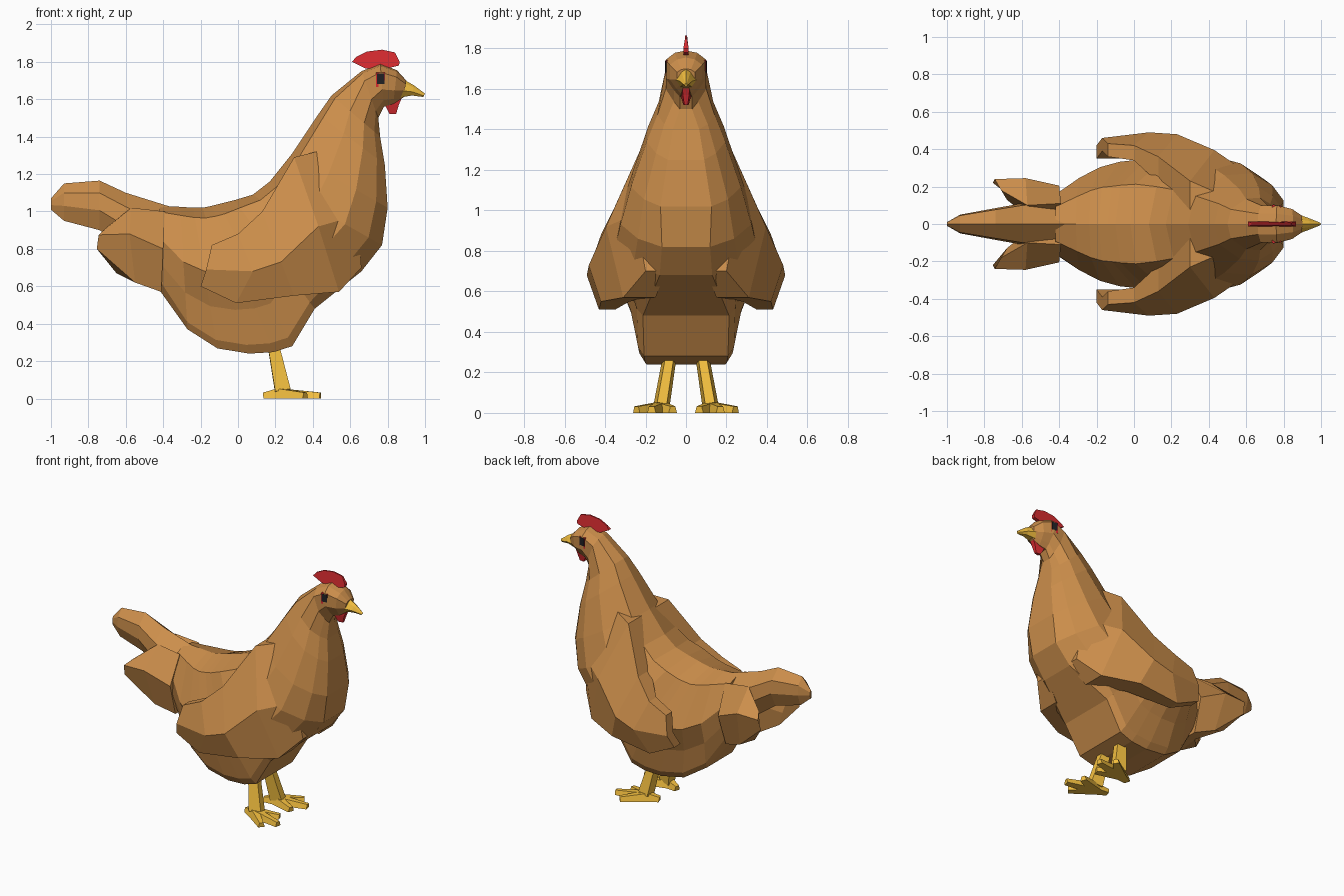
import bpy, bmesh
from mathutils import Vector


def material(name, rgb):
    m = bpy.data.materials.new(name)
    m.diffuse_color = (*rgb, 1)
    return m


BROWN = material("brown", (0.60, 0.27, 0.07))
RED = material("red", (0.70, 0.025, 0.03))
YELLOW = material("yellow", (0.90, 0.52, 0.05))
DARK = material("dark", (0.015, 0.015, 0.018))


def loft(name, rings, mat, side=1):
    """Skin a list of equal-length closed rings, capped at both ends."""
    bm = bmesh.new()
    vs = [[bm.verts.new((x, y * side, z)) for x, y, z in r] for r in rings]
    n = len(rings[0])
    for a, b in zip(vs, vs[1:]):
        for i in range(n):
            j = (i + 1) % n
            bm.faces.new((a[i], a[j], b[j], b[i]))
    bm.faces.new(vs[0])
    bm.faces.new(vs[-1])
    bmesh.ops.recalc_face_normals(bm, faces=bm.faces)
    me = bpy.data.meshes.new(name)
    bm.to_mesh(me)
    bm.free()
    me.materials.append(mat)
    ob = bpy.data.objects.new(name, me)
    bpy.context.collection.objects.link(ob)
    return ob


def pair(name, rings, mat):
    loft(name + "_left", rings, mat, 1)
    loft(name + "_right", rings, mat, -1)


def section(top, bottom, w, profile):
    """Symmetric ring between a top and a bottom (x, z) point."""
    t, b = Vector(top), Vector(bottom)
    half = [(b.lerp(t, k), f * w) for k, f in profile]
    ring = [(p.x, y, p.y) for p, y in half]
    return ring + [(p.x, -y, p.y) for p, y in reversed(half) if y > 1e-6]


def bar(p, q, sp, sq):
    """Four-sided tapered bar from p to q: sizes are half extents."""
    d = (Vector(q) - Vector(p)).normalized()
    up = Vector((0, 0, 1)) if abs(d.z) < 0.7 else Vector((1, 0, 0))
    s = d.cross(up).normalized()
    up = s.cross(d)
    return [[tuple(Vector(c) + s * a * w + up * b * h)
             for a, b in ((-1, -1), (1, -1), (0.6, 1), (-0.6, 1))]
            for c, (w, h) in ((p, sp), (q, sq))]


def slab(x0, x1, z0, z1, y0, y1):
    return [[(x0, y, z0), (x1, y, z0), (x1, y, z1), (x0, y, z1)] for y in (y0, y1)]


# Body from face to rump: profile, top point, bottom point, half width
head = [(0, 0.3), (0.15, 0.6), (0.4, 1), (0.8, 1), (0.95, 0.55), (1, 0)]
neck = [(0, 0.45), (0.12, 0.74), (0.33, 0.97), (0.62, 0.93), (0.93, 0.54), (1, 0)]
breast = [(0, 0.35), (0.12, 0.70), (0.33, 0.95), (0.62, 0.93), (0.93, 0.54), (1, 0)]
belly = [(0, 0.56), (0.06, 0.64), (0.30, 0.74), (0.55, 0.95), (0.93, 0.56), (1, 0)]
spine = [
    (head, (0.90, 1.70), (0.885, 1.61), 0.045),
    (head, (0.85, 1.755), (0.83, 1.575), 0.08),
    (head, (0.76, 1.79), (0.78, 1.56), 0.1),
    (head, (0.66, 1.75), (0.75, 1.50), 0.1),
    (neck, (0.50, 1.62), (0.76, 1.40), 0.145),
    (neck, (0.43, 1.52), (0.785, 1.25), 0.2),
    (neck, (0.29, 1.31), (0.80, 1.02), 0.28),
    (breast, (0.17, 1.16), (0.77, 0.82), 0.34),
    (breast, (0.08, 1.09), (0.66, 0.68), 0.37),
    (belly, (-0.02, 1.06), (0.41, 0.48), 0.38),
    (belly, (-0.10, 1.04), (0.29, 0.28), 0.37),
    (belly, (-0.14, 1.03), (0.19, 0.248), 0.36),
    (belly, (-0.19, 1.02), (0.06, 0.24), 0.35),
    (belly, (-0.24, 1.02), (-0.11, 0.268), 0.32),
    (belly, (-0.31, 1.025), (-0.27, 0.37), 0.26),
    (breast, (-0.42, 1.03), (-0.42, 0.58), 0.17),
]
loft("body", [section(t, b, w, p) for p, t, b, w in spine], BROWN)

# Central upper tail
tail_prof = [(0, 0.4), (0.4, 1), (0.75, 0.9), (1, 0)]
tail = [(-0.36, 1.025, 0.62, 0.13), (-0.60, 1.10, 0.80, 0.11),
        (-0.74, 1.165, 0.90, 0.085), (-0.93, 1.15, 0.95, 0.05),
        (-1.0, 1.07, 1.01, 0.01)]
loft("tail", [section((x, t), (x, b), w, tail_prof) for x, t, b, w in tail], BROWN)

# Flared lower tail feathers
pair("tail_side", [
    [(-0.39, 0.11, 1.0), (-0.40, 0.205, 0.80), (-0.41, 0.13, 0.57),
     (-0.41, 0, 0.57), (-0.40, 0, 0.90)],
    [(-0.57, 0.10, 1.02), (-0.58, 0.245, 0.88), (-0.55, 0.17, 0.62),
     (-0.52, 0, 0.615), (-0.52, 0, 0.85)],
    [(-0.71, 0.18, 0.91), (-0.745, 0.24, 0.875), (-0.755, 0.22, 0.80),
     (-0.65, 0.14, 0.67), (-0.68, 0.13, 0.77)],
], BROWN)

# Wings: top, middle, bottom edge per station and inward depth; the front sinks
# into the breast
wing = [
    (0.10, (0.46, 0.16, 1.33), (0.64, 0.25, 0.98), (0.66, 0.20, 0.70)),
    (0.16, (0.30, 0.23, 1.29), (0.43, 0.395, 0.92), (0.54, 0.31, 0.57)),
    (0.14, (0.13, 0.36, 1.00), (0.23, 0.48, 0.73), (0.30, 0.42, 0.55)),
    (0.08, (0.00, 0.42, 0.88), (0.08, 0.49, 0.68), (-0.01, 0.43, 0.51)),
    (0.07, (-0.14, 0.43, 0.82), (-0.17, 0.46, 0.69), (-0.20, 0.42, 0.60)),
]
pair("wing", [s + [(x, y - d, z) for x, y, z in reversed(s)]
              for d, *s in wing], BROWN)

# Comb: outline that thins toward its crest
comb = [(0.61, 1.80), (0.63, 1.825), (0.69, 1.855), (0.77, 1.865),
        (0.84, 1.85), (0.865, 1.80), (0.86, 1.78), (0.80, 1.765), (0.68, 1.765)]
loft("comb", [[(x, s * (0.005 if z > 1.81 else 0.013), z) for x, z in comb]
              for s in (-1, 1)], RED)

# Wattle under the beak
wattle = [(1.63, 0.80, 0.885, 0.03), (1.57, 0.785, 0.86, 0.026),
          (1.52, 0.81, 0.845, 0.013)]
loft("wattle", [[(x0, -w, z), (x1, -w * 0.6, z), (x1, w * 0.6, z), (x0, w, z)]
                for z, x0, x1, w in wattle], RED)

# Beak
beak_prof = [(0, 0.5), (0.35, 1), (0.8, 0.5), (1, 0)]
beak = [((0.87, 1.715), (0.87, 1.61), 0.055), ((0.94, 1.675), (0.93, 1.62), 0.032),
        ((1.0, 1.63), (0.99, 1.612), 0.008)]
loft("beak", [section(t, b, w, beak_prof) for t, b, w in beak], YELLOW)

# Eyes: red rim with a dark centre, turned to follow the cheek
for name, x0, x1, z0, z1, out, mat in (
        ("eye_rim", 0.737, 0.785, 1.665, 1.742, 0.102, RED),
        ("eye", 0.743, 0.782, 1.682, 1.737, 0.104, DARK)):
    rings = slab(x0, x1, z0, z1, 0.07, out)
    rings[1] = [(x, y - max(0, x - 0.76) * 0.25, z) for x, y, z in rings[1]]
    pair(name, rings, mat)

# Legs and toes
pair("leg", bar((0.19, 0.08, 0.28), (0.24, 0.12, 0.04), (0.034, 0.03), (0.04, 0.042)),
     YELLOW)
ankle = (0.22, 0.125, 0.027)
for name, tip in (("toe_middle", (0.44, 0.17, 0.016)), ("toe_outer", (0.36, 0.245, 0.016)),
                  ("toe_inner", (0.38, 0.065, 0.016)), ("toe_back", (0.14, 0.10, 0.016))):
    pair(name, bar(ankle, tip, (0.04, 0.027), (0.022, 0.016)), YELLOW)
